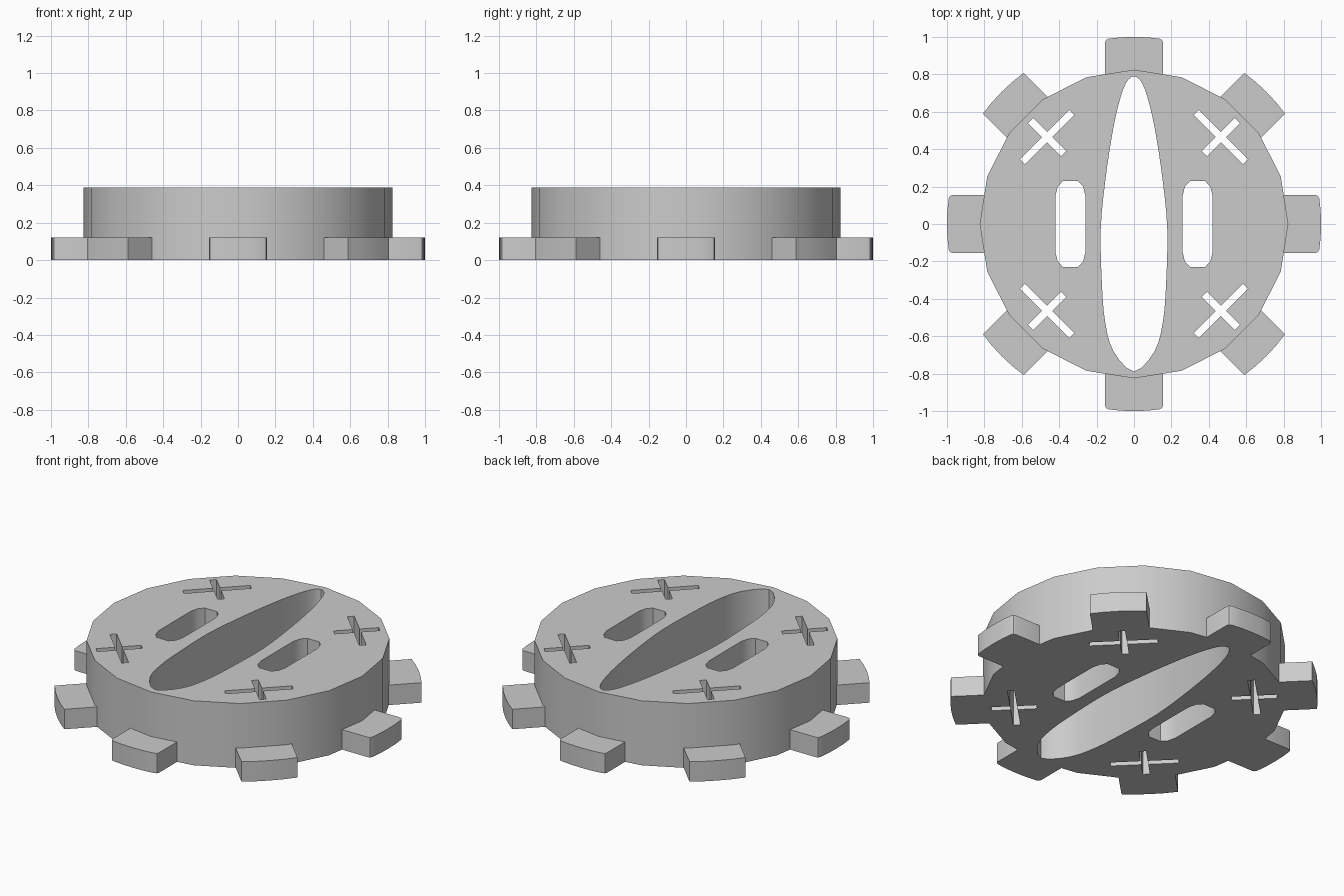
import bpy
from math import sin, cos, pi, sqrt, radians

cube = bpy.data.objects.get("Cube")
if cube:
    bpy.data.objects.remove(cube, do_unlink=True)

grey = bpy.data.materials.new("plain grey")
grey.use_nodes = True
colour = (0.6, 0.6, 0.6, 1)
grey.diffuse_color = colour
grey.node_tree.nodes["Principled BSDF"].inputs["Base Color"].default_value = colour


def plate(name, outlines, height):
    """Extrude closed outlines up from the floor; inner ones become holes."""
    curve = bpy.data.curves.new(name, 'CURVE')
    curve.dimensions = '2D'
    curve.fill_mode = 'BOTH'
    curve.extrude = height / 2
    for points in outlines:
        spline = curve.splines.new('POLY')
        spline.points.add(len(points) - 1)
        for p, (x, y) in zip(spline.points, points):
            p.co = (x, y, 0, 1)
        spline.use_cyclic_u = True
    obj = bpy.data.objects.new(name, curve)
    bpy.context.collection.objects.link(obj)
    obj.location.z = height / 2
    bpy.ops.object.select_all(action='DESELECT')
    obj.select_set(True)
    bpy.context.view_layer.objects.active = obj
    bpy.ops.object.convert(target='MESH')
    obj = bpy.context.object
    obj.data.materials.clear()
    obj.data.materials.append(grey)
    bpy.ops.object.shade_smooth_by_angle(angle=radians(30))
    return obj


def place(points, angle=0, dx=0, dy=0):
    c, s = cos(angle), sin(angle)
    return [(x * c - y * s + dx, x * s + y * c + dy) for x, y in points]


def mirror_x(half):
    """Close a half outline running from top to bottom on the axis."""
    return half + [(-x, y) for x, y in reversed(half[1:-1])]


def smooth_half(points, steps=3):
    """Round a half outline with a Catmull-Rom curve, mirrored at its tips."""
    ends = [(-points[1][0], points[1][1])] + points + [(-points[-2][0], points[-2][1])]
    result = []
    for a, b, c, d in zip(ends, ends[1:], ends[2:], ends[3:]):
        for i in range(steps):
            t = i / steps
            result.append(tuple(
                0.5 * (2 * q + (r - p) * t + (2 * p - 5 * q + 4 * r - s) * t * t
                       + (3 * q - p - 3 * r + s) * t ** 3)
                for p, q, r, s in zip(a, b, c, d)))
    return result + [points[-1]]


# Round body with the long central opening
rim = [(0.825 * cos(i * pi / 10), 0.825 * sin(i * pi / 10)) for i in range(20)]
opening = mirror_x(smooth_half([
    (0, 0.79), (0.045, 0.75), (0.085, 0.63), (0.12, 0.46), (0.155, 0.22),
    (0.178, -0.03), (0.172, -0.31), (0.155, -0.52), (0.11, -0.68), (0, -0.788)]))

# Two rounded slots beside the opening
corner = [(0.04, 0.23), (0.068, 0.2), (0.08, 0.15)]
slot = mirror_x([(0, 0.23)] + corner + [(x, -y) for x, y in reversed(corner)] + [(0, -0.23)])
holes = [opening] + [place(slot, dx=side * 0.34) for side in (-1, 1)]

# Four crosses, the longer bar running around the disc
w, short, long = 0.019, 0.125, 0.187
cross = [(short, -w), (short, w), (w, w), (w, long), (-w, long), (-w, w),
         (-short, w), (-short, -w), (-w, -w), (-w, -long), (w, -long), (w, -w)]
for i in range(4):
    a = pi / 4 + i * pi / 2
    holes.append(place(cross, a, 0.657 * cos(a), 0.657 * sin(a)))

plate("disc_body", [rim] + holes, 0.388)

# Eight teeth: rounded corners on the straight ones, sharp on the diagonal ones
for i in range(8):
    half = 0.155
    if i % 2:
        ys = [-half, -half / 2, 0, half / 2, half]
        outer = [(sqrt(1 - y * y), y) for y in ys]
    else:
        inner = half - 0.02
        outer = [(0.97, -half), (0.984, -half + 0.005), (0.991, -inner), (0.998, -0.07),
                 (1, 0), (0.998, 0.07), (0.991, inner), (0.984, half - 0.005), (0.97, half)]
    tooth = [(0.796, -half)] + outer + [(0.796, half)]
    plate(f"tooth_{i + 1}", [place(tooth, i * pi / 4)], 0.12)
